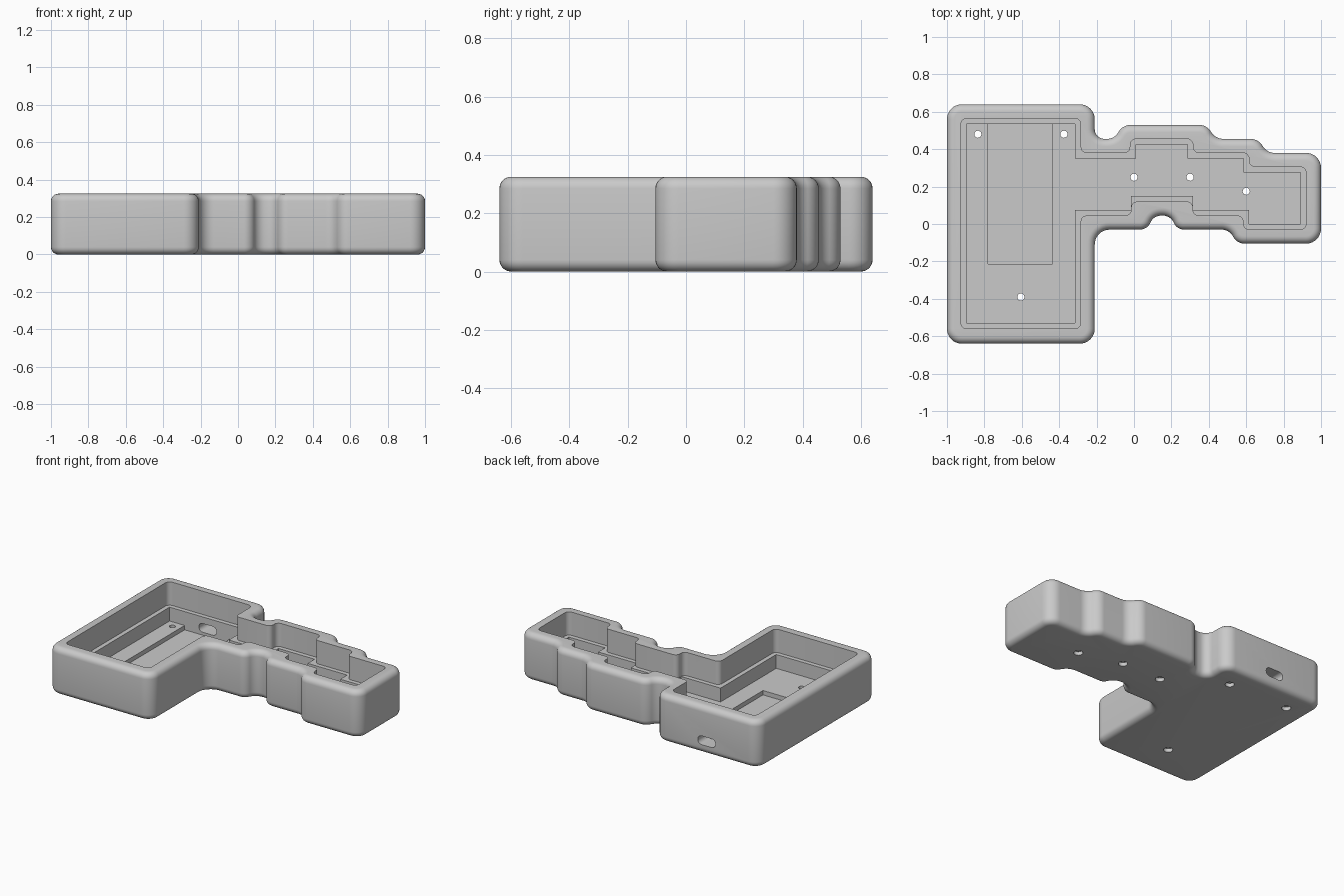
import bpy, bmesh, math
from mathutils import Vector

cube = bpy.data.objects.get("Cube")
if cube:
    bpy.data.objects.remove(cube, do_unlink=True)

HEIGHT = 0.325
EDGE = 0.04      # rounding of the outer top and bottom edges
LEDGE = 0.165    # height of the plate ledge
FLOOR = 0.07

grey = bpy.data.materials.new("plastic_grey")
grey.use_nodes = True
grey.diffuse_color = (0.59, 0.59, 0.59, 1)
grey.node_tree.nodes["Principled BSDF"].inputs["Base Color"].default_value = grey.diffuse_color


def fillet(corners, steps=8):
    """Round each (x, y, radius) corner of a closed outline."""
    pts = []
    n = len(corners)
    for i, (x, y, r) in enumerate(corners):
        p = Vector((x, y))
        a = Vector(corners[i - 1][:2]) - p
        b = Vector(corners[(i + 1) % n][:2]) - p
        if r == 0:
            pts.append(p)
            continue
        half = a.angle(b) / 2
        t = min(r / math.tan(half), 0.49 * a.length, 0.49 * b.length)
        r = t * math.tan(half)
        a.normalize()
        b.normalize()
        centre = p + (a + b).normalized() * (r / math.sin(half))
        start, end = p + a * t - centre, p + b * t - centre
        sweep = start.angle_signed(end)
        for k in range(steps + 1):
            ang = -sweep * k / steps
            c, s = math.cos(ang), math.sin(ang)
            pts.append(centre + Vector((start.x * c - start.y * s, start.x * s + start.y * c)))
    return pts


def inset(pts, d):
    """Move a counter-clockwise outline inwards by d."""
    out = []
    for i, p in enumerate(pts):
        e1 = (p - pts[i - 1]).normalized()
        e2 = (pts[(i + 1) % len(pts)] - p).normalized()
        n1, n2 = Vector((-e1.y, e1.x)), Vector((-e2.y, e2.x))
        m = (n1 + n2).normalized()
        out.append(p + m * (d / m.dot(n1)))
    return out


def loft(name, loops):
    """Join equal outlines given as (points, z), bottom to top, into a closed solid."""
    bm = bmesh.new()
    rings = [[bm.verts.new((p.x, p.y, z)) for p in pts] for pts, z in loops]
    n = len(rings[0])
    for lo, hi in zip(rings, rings[1:]):
        for i in range(n):
            j = (i + 1) % n
            bm.faces.new((lo[i], lo[j], hi[j], hi[i]))
    bm.faces.new(rings[0][::-1])
    bm.faces.new(rings[-1])
    mesh = bpy.data.meshes.new(name)
    bm.to_mesh(mesh)
    bm.free()
    obj = bpy.data.objects.new(name, mesh)
    bpy.context.collection.objects.link(obj)
    mesh.materials.append(grey)
    return obj


def circle(x, y, r, n=20):
    return [Vector((x + r * math.cos(i * math.tau / n), y + r * math.sin(i * math.tau / n)))
            for i in range(n)]


def cut(body, cutter):
    mod = body.modifiers.new(cutter.name, "BOOLEAN")
    mod.operation = "DIFFERENCE"
    mod.solver = "EXACT"
    mod.object = cutter
    bpy.context.view_layer.objects.active = body
    bpy.ops.object.modifier_apply(modifier=mod.name)
    bpy.data.objects.remove(cutter, do_unlink=True)


# Outer shell: wide block with a stepped arm
outline = fillet([
    (-1, -0.64, 0.08), (-0.21, -0.64, 0.08), (-0.21, -0.03, 0.08),
    (0.07, -0.03, 0.06), (0.105, 0.045, 0.08), (0.195, 0.045, 0.08), (0.23, -0.03, 0.06),
    (0.51, -0.03, 0.08), (0.55, -0.105, 0.08), (1, -0.105, 0.08),
    (1, 0.38, 0.08), (0.71, 0.38, 0.08), (0.665, 0.455, 0.08),
    (0.435, 0.455, 0.08), (0.39, 0.53, 0.08), (-0.06, 0.53, 0.08),
    (-0.105, 0.455, 0.07), (-0.21, 0.455, 0.065), (-0.21, 0.64, 0.08), (-1, 0.64, 0.08)])
arc = [(EDGE * (1 - math.sin(a)), EDGE * (1 - math.cos(a)))
       for a in (k * math.pi / 12 for k in range(7))]
profile = arc + [(d, HEIGHT - z) for d, z in reversed(arc)]
case = loft("case", [(inset(outline, d), z) for d, z in profile])


def cavity(r, g):
    """Stepped cavity outline with corner radius r, shrunk by g."""
    return fillet([(x, y, r) for x, y in [
        (-0.925 + g, -0.56 + g), (-0.285 - g, -0.56 + g), (-0.285 - g, 0.045 + g),
        (-0.015, 0.045 + g), (-0.015, 0.12 + g), (0.315, 0.12 + g), (0.315, 0.045 + g),
        (0.585 + g, 0.045 + g), (0.585 + g, -0.03 + g), (0.92 - g, -0.03 + g),
        (0.92 - g, 0.305 - g), (0.615 - g, 0.305 - g), (0.615 - g, 0.38 - g),
        (0.315 - g, 0.38 - g), (0.315 - g, 0.455 - g), (-0.02 + g, 0.455 - g),
        (-0.02 + g, 0.38 - g), (-0.285 - g, 0.38 - g), (-0.285 - g, 0.565 - g),
        (-0.925 + g, 0.565 - g)]])


# Upper cavity, lower cavity and controller recess
upper = cavity(0.032, 0)
cut(case, loft("upper_cavity", [(upper, LEDGE), (upper, 0.5)]))
lower = cavity(0, 0.03)
cut(case, loft("lower_cavity", [(lower, FLOOR), (lower, 0.3)]))
recess = fillet([(-0.78, -0.215, 0), (-0.435, -0.215, 0), (-0.435, 0.535, 0), (-0.78, 0.535, 0)])
cut(case, loft("controller_recess", [(recess, 0.04), (recess, 0.15)]))

# Countersunk screw holes
for x, y in [(-0.835, 0.48), (-0.375, 0.48), (-0.605, -0.39), (0, 0.25), (0.3, 0.25), (0.6, 0.175)]:
    cut(case, loft("screw_hole", [(circle(x, y, 0.029), -0.02), (circle(x, y, 0.029), 0.025),
                                  (circle(x, y, 0.019), 0.025), (circle(x, y, 0.019), 0.12)]))

# Cable slot through the back wall
slot = fillet([(-0.067, -0.03, 0.029), (0.067, -0.03, 0.029), (0.067, 0.03, 0.029), (-0.067, 0.03, 0.029)])
cutter = loft("cable_slot", [(slot, -0.1), (slot, 0.1)])
cutter.rotation_euler.x = math.pi / 2
cutter.location = (-0.605, 0.6, 0.09)
cut(case, cutter)

bpy.ops.object.select_all(action="DESELECT")
case.select_set(True)
bpy.context.view_layer.objects.active = case
bpy.ops.object.shade_smooth_by_angle(angle=math.radians(30))
